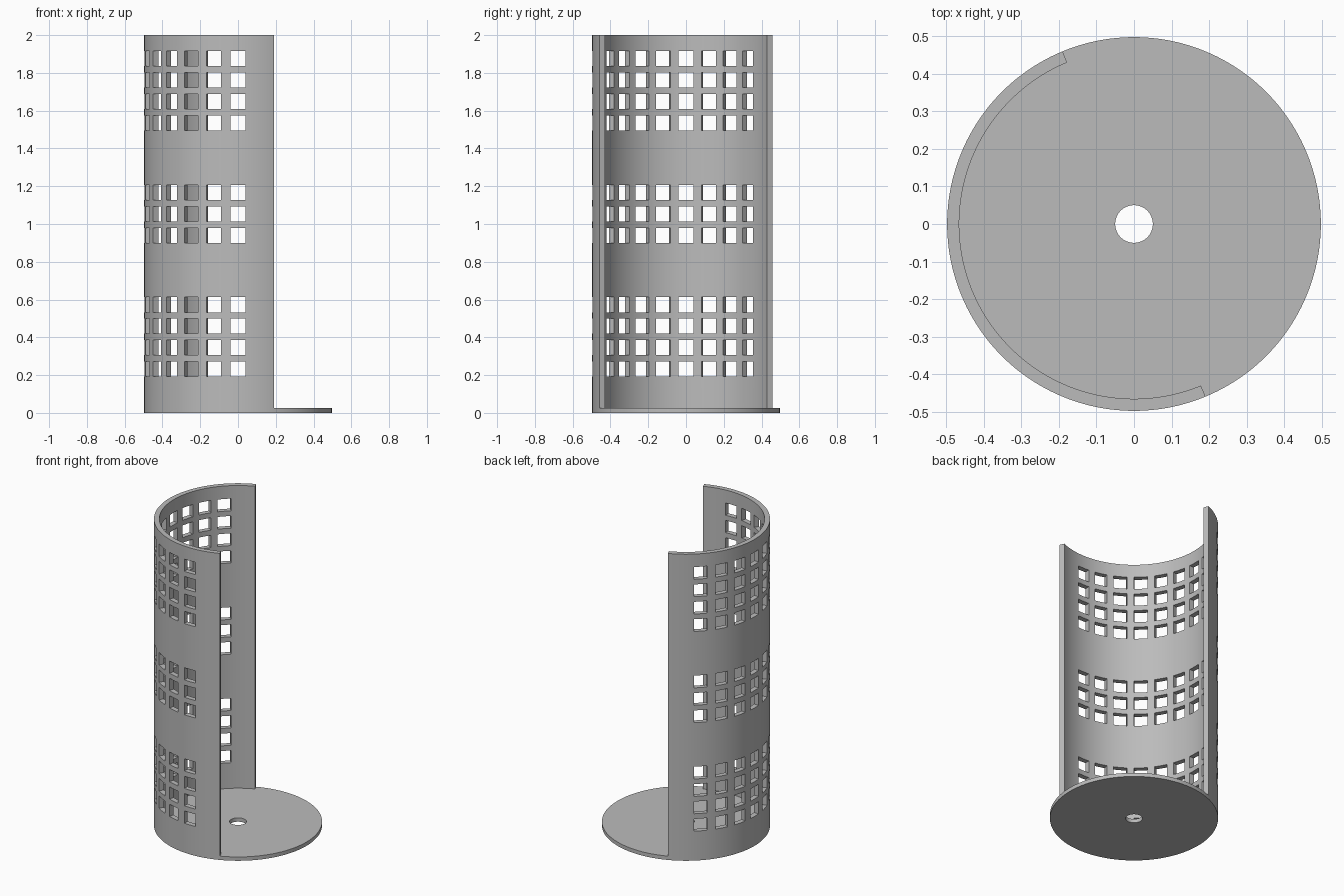
import bpy
import bmesh
from math import radians, cos, sin
from mathutils import Matrix

OUTER, INNER, BORE = 0.497, 0.465, 0.05
BASE_TOP, HEIGHT = 0.025, 2.0
WINDOW, ROW_PITCH = 0.08, 0.1135

cube = bpy.data.objects.get("Cube")
if cube:
    bpy.data.objects.remove(cube, do_unlink=True)

grey = bpy.data.materials.new("plain grey")
grey.use_nodes = True
grey.diffuse_color = (0.5, 0.5, 0.5, 1)
grey.node_tree.nodes["Principled BSDF"].inputs["Base Color"].default_value = grey.diffuse_color


def make_object(name, bm):
    bmesh.ops.recalc_face_normals(bm, faces=bm.faces)
    mesh = bpy.data.meshes.new(name)
    bm.to_mesh(mesh)
    bm.free()
    mesh.materials.append(grey)
    obj = bpy.data.objects.new(name, mesh)
    bpy.context.collection.objects.link(obj)
    return obj


def ring_sector(name, r0, r1, z0, z1, start, sweep, steps):
    """Rectangular section swept about z; a full turn closes on itself."""
    bm = bmesh.new()
    closed = sweep == 360
    section = [(r0, z0), (r1, z0), (r1, z1), (r0, z1)]
    loops = []
    for i in range(steps if closed else steps + 1):
        a = radians(start + sweep * i / steps)
        loops.append([bm.verts.new((r * cos(a), r * sin(a), z)) for r, z in section])
    for i in range(steps):
        a, b = loops[i], loops[(i + 1) % len(loops)]
        for j in range(4):
            k = (j + 1) % 4
            bm.faces.new((a[j], a[k], b[k], b[j]))
    if not closed:
        bm.faces.new(loops[0])
        bm.faces.new(loops[-1])
    return make_object(name, bm)


def finish(obj):
    bpy.ops.object.select_all(action="DESELECT")
    obj.select_set(True)
    bpy.context.view_layer.objects.active = obj
    for mod in list(obj.modifiers):
        bpy.ops.object.modifier_apply(modifier=mod.name)
    bpy.ops.object.shade_smooth_by_angle(angle=radians(30))


# Round base with a central hole
base = ring_sector("base_disc", BORE, OUTER, 0, BASE_TOP, 0, 360, 192)
finish(base)

# Half-round upright wall
wall = ring_sector("curved_wall", INNER, OUTER, BASE_TOP, HEIGHT, 112.5, 180, 96)

# Square windows: three bands of rows, ten radial columns
bm = bmesh.new()
for first_row, rows in ((0.232, 4), (0.94, 3), (1.535, 4)):
    for row in range(rows):
        z = first_row + row * ROW_PITCH
        for angle in range(135, 271, 15):
            matrix = (Matrix.Rotation(radians(angle), 4, "Z")
                      @ Matrix.Translation((0.48, 0, z))
                      @ Matrix.Diagonal((0.1, WINDOW, WINDOW, 1)))
            bmesh.ops.create_cube(bm, size=1, matrix=matrix)
cutter = make_object("window_cutter", bm)
cutter.hide_render = True

cut = wall.modifiers.new("windows", "BOOLEAN")
cut.operation = "DIFFERENCE"
cut.solver = "EXACT"
cut.object = cutter
finish(wall)
bpy.data.objects.remove(cutter, do_unlink=True)
